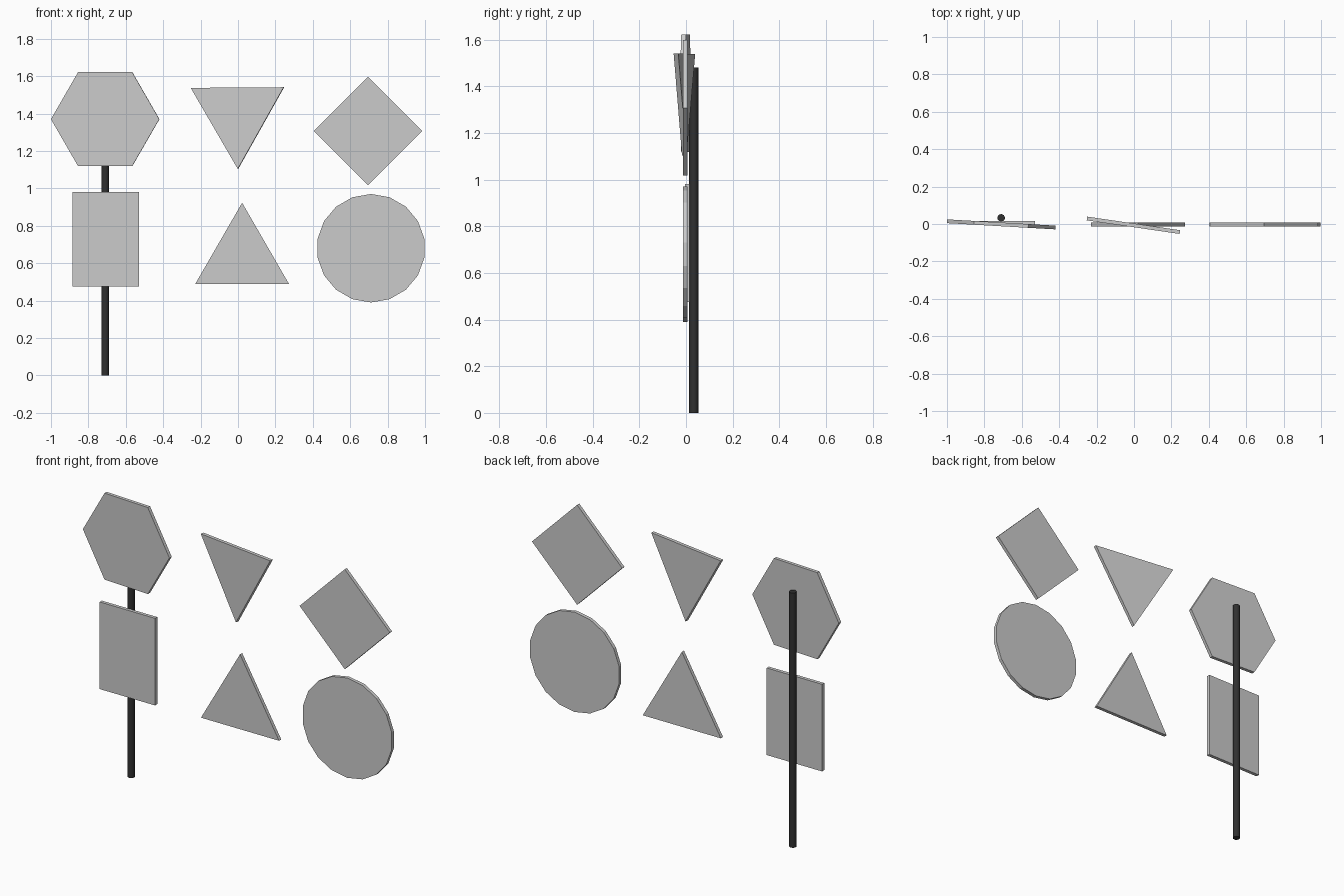
import bpy, bmesh
from math import sin, cos, pi, radians

if "Cube" in bpy.data.objects:
    bpy.data.objects.remove(bpy.data.objects["Cube"])

THICK = 0.02
R = 0.29


def ngon(sides, start_deg, r=R):
    a0 = radians(start_deg)
    return [(r * cos(a0 + 2 * pi * i / sides), r * sin(a0 + 2 * pi * i / sides))
            for i in range(sides)]


def plate(name, outline, loc, yaw=0.0, roll=0.0):
    """Flat sign blank: outline in x/z, extruded along y."""
    bm = bmesh.new()
    face = bm.faces.new([bm.verts.new((x, -THICK / 2, z)) for x, z in outline])
    ext = bmesh.ops.extrude_face_region(bm, geom=[face], use_keep_orig=True)
    moved = [v for v in ext["geom"] if isinstance(v, bmesh.types.BMVert)]
    bmesh.ops.translate(bm, verts=moved, vec=(0, THICK, 0))
    bmesh.ops.recalc_face_normals(bm, faces=bm.faces)
    mesh = bpy.data.meshes.new(name)
    bm.to_mesh(mesh)
    bm.free()
    obj = bpy.data.objects.new(name, mesh)
    obj.location = loc
    obj.rotation_euler = (0, radians(roll), radians(yaw))
    bpy.context.collection.objects.link(obj)
    return obj


# Sign plates on the post
plate("hexagon_sign", ngon(6, 0), (-0.71, -0.002, 1.37), yaw=-3.3)
w, h = 0.178, 0.253
plate("rectangle_sign", [(-w, -h), (w, -h), (w, h), (-w, h)], (-0.708, 0.006, 0.728))

# Loose sign plates
plate("inverted_triangle_sign", ngon(3, -90), (-0.002, -0.007, 1.394), yaw=-8.3, roll=-0.4)
plate("triangle_sign", ngon(3, 90), (0.022, -0.003, 0.633))
plate("diamond_sign", ngon(4, 90), (0.695, -0.003, 1.307))
plate("round_sign", ngon(18, 90), (0.711, -0.003, 0.68))

# Dark post
bpy.ops.mesh.primitive_cylinder_add(vertices=16, radius=0.02, depth=1.48,
                                    location=(-0.71, 0.033, 0.74))
post = bpy.context.object
post.name = "sign_post"
bpy.ops.object.shade_smooth_by_angle()
mat = bpy.data.materials.new("dark_metal")
mat.diffuse_color = (0.03, 0.03, 0.03, 1)
mat.use_nodes = True
mat.node_tree.nodes["Principled BSDF"].inputs["Base Color"].default_value = mat.diffuse_color
post.data.materials.append(mat)
